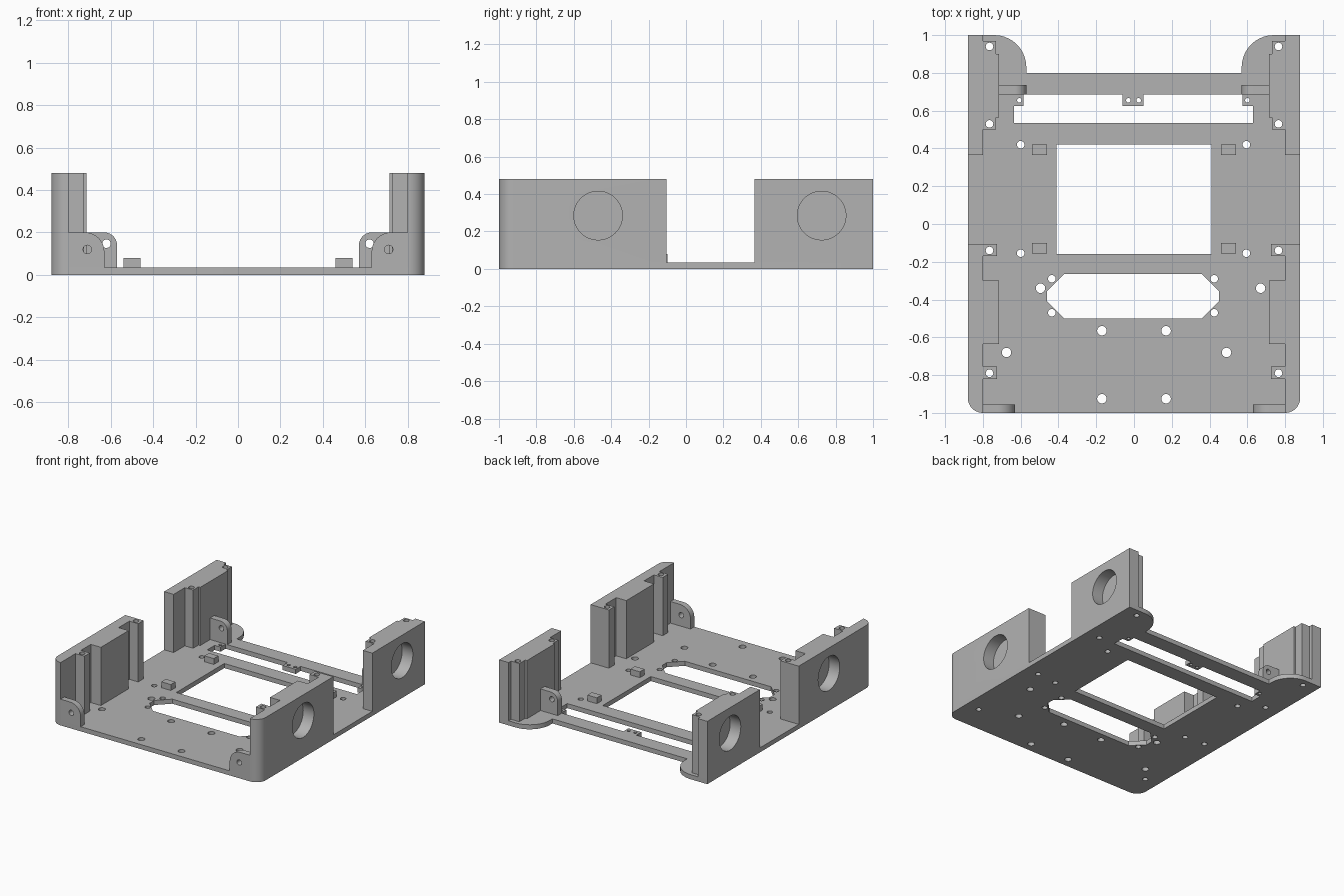
import bpy, bmesh, math
from mathutils import Vector, Matrix

cube = bpy.data.objects.get("Cube")
if cube:
    bpy.data.objects.remove(cube, do_unlink=True)

grey = bpy.data.materials.new("plain_grey")
GREY = (0.45, 0.45, 0.45, 1)
grey.diffuse_color = GREY
grey.use_nodes = True
grey.node_tree.nodes["Principled BSDF"].inputs["Base Color"].default_value = GREY

FLOOR, TOP = 0.035, 0.48
parts = []


def rounded(corners, steps=10):
    """Outline from (x, y) corners; a third value rounds a right-angled corner."""
    out = []
    for i, c in enumerate(corners):
        p = Vector(c[:2])
        if len(c) == 2:
            out.append(p)
            continue
        before = (Vector(corners[i - 1][:2]) - p).normalized()
        after = (Vector(corners[(i + 1) % len(corners)][:2]) - p).normalized()
        r = c[2]
        mid = p + (before + after) * r
        for k in range(steps + 1):
            t = math.pi / 2 * k / steps
            out.append(mid - after * r * math.cos(t) - before * r * math.sin(t))
    return out


def circle(x, y, r, n=24):
    return [Vector((x + r * math.cos(a), y + r * math.sin(a)))
            for a in (2 * math.pi * k / n for k in range(n))]


def finish(name, mesh):
    mesh.materials.clear()
    mesh.materials.append(grey)
    obj = bpy.data.objects.new(name, mesh)
    bpy.context.collection.objects.link(obj)
    parts.append(obj)
    return obj


def evaluated_mesh(obj):
    deps = bpy.context.evaluated_depsgraph_get()
    return bpy.data.meshes.new_from_object(obj.evaluated_get(deps))


def prism(name, loops, low, high, matrix=Matrix()):
    """Extrude an outline, with any inner loops as holes, from low to high."""
    curve = bpy.data.curves.new(name, "CURVE")
    curve.dimensions, curve.fill_mode = "2D", "BOTH"
    curve.extrude = (high - low) / 2
    for loop in loops:
        spline = curve.splines.new("POLY")
        spline.points.add(len(loop) - 1)
        for point, p in zip(spline.points, loop):
            point.co = (p.x, p.y, 0, 1)
        spline.use_cyclic_u = True
    helper = bpy.data.objects.new(name + "_curve", curve)
    bpy.context.collection.objects.link(helper)
    mesh = evaluated_mesh(helper)
    bpy.data.objects.remove(helper, do_unlink=True)
    bm = bmesh.new()
    bm.from_mesh(mesh)
    bmesh.ops.remove_doubles(bm, verts=bm.verts, dist=0.0001)
    bmesh.ops.transform(bm, verts=bm.verts,
                        matrix=matrix @ Matrix.Translation((0, 0, (low + high) / 2)))
    bmesh.ops.recalc_face_normals(bm, faces=bm.faces)
    bm.to_mesh(mesh)
    bm.free()
    return finish(name, mesh)


def cut_recess(wall, side, y, z=0.285, r=0.13, depth=0.09):
    """Blind round pocket in the outer face of a wall."""
    bm = bmesh.new()
    bmesh.ops.create_cone(bm, cap_ends=True, segments=48, radius1=r, radius2=r, depth=depth * 2,
                          matrix=Matrix.Translation((side * 0.88, y, z))
                          @ Matrix.Rotation(math.pi / 2, 4, "Y"))
    mesh = bpy.data.meshes.new("recess_cutter")
    bm.to_mesh(mesh)
    bm.free()
    cutter = bpy.data.objects.new("recess_cutter", mesh)
    cutter.hide_render = True
    bpy.context.collection.objects.link(cutter)
    mod = wall.modifiers.new("recess", "BOOLEAN")
    mod.operation, mod.solver, mod.object = "DIFFERENCE", "EXACT", cutter
    result = evaluated_mesh(wall)
    wall.modifiers.clear()
    wall.data = result
    wall.data.materials.clear()
    wall.data.materials.append(grey)
    bpy.data.objects.remove(cutter, do_unlink=True)


def mirrored(corners, side):
    return [(side * c[0], *c[1:]) for c in corners]


# Base plate with its openings
outline = rounded([(-0.88, -1, 0.08), (0.88, -1, 0.08), (0.88, 1), (0.57, 1, 0.17),
                   (0.57, 0.8), (-0.57, 0.8), (-0.57, 1, 0.17), (-0.88, 1)])
window = rounded([(-0.41, -0.16), (0.41, -0.16), (0.41, 0.42), (-0.41, 0.42)])
front_slot = rounded([(-0.37, -0.5), (0.36, -0.5), (0.45, -0.41), (0.45, -0.355),
                      (0.36, -0.265), (-0.37, -0.265), (-0.46, -0.355), (-0.46, -0.41)])
rear_slot = rounded([(-0.635, 0.535), (0.63, 0.535), (0.63, 0.625), (0.575, 0.625),
                     (0.575, 0.685), (0.05, 0.685), (0.05, 0.625), (-0.06, 0.625),
                     (-0.06, 0.685), (-0.585, 0.685), (-0.585, 0.625), (-0.635, 0.625)])
holes = [circle(x, y, 0.02) for x in (-0.6, 0.595) for y in (-0.155, 0.42)]
holes += [circle(x, y, 0.02) for x in (-0.435, 0.425) for y in (-0.47, -0.29)]
holes += [circle(x, y, 0.025) for x in (-0.17, 0.17) for y in (-0.925, -0.565)]
holes += [circle(x, y, 0.025) for x, y in
          ((-0.495, -0.34), (0.67, -0.34), (-0.675, -0.68), (0.49, -0.68))]
holes += [circle(x, 0.655, 0.012) for x in (-0.607, -0.03, 0.025, 0.6)]
FRONT_SCREWS, REAR_SCREWS = (-0.79, -0.14), (0.53, 0.94)
screws = [circle(s * 0.765, y, 0.02) for s in (-1, 1) for y in FRONT_SCREWS + REAR_SCREWS]
prism("base_plate", [outline, window, front_slot, rear_slot] + holes + screws, 0, FLOOR)

# Side walls in plan, with thick blocks and screw posts on the inside
front_plan = [(0.88, -1, 0.08), (0.88, -0.105), (0.725, -0.105), (0.725, -0.17),
              (0.8, -0.17), (0.8, -0.3), (0.715, -0.3), (0.715, -0.635), (0.8, -0.635),
              (0.8, -0.755), (0.725, -0.755), (0.725, -0.82), (0.8, -0.82), (0.8, -1)]
rear_plan = [(0.88, 0.365), (0.88, 1), (0.8, 1), (0.8, 0.97), (0.73, 0.97), (0.73, 0.9),
             (0.715, 0.9), (0.715, 0.565), (0.73, 0.565), (0.73, 0.5), (0.8, 0.5), (0.8, 0.365)]
# Upright brackets, drawn in x and z
front_bracket = [(0.8, FLOOR), (0.8, 0.2), (0.63, 0.2, 0.09), (0.63, FLOOR)]
rear_bracket = [(0.72, FLOOR), (0.72, 0.2), (0.57, 0.2, 0.06), (0.57, FLOOR)]
UPRIGHT = Matrix.Rotation(math.pi / 2, 4, "X")

for side, label in ((1, "left"), (-1, "right")):
    for end, plan, screw_ys, recess_y in (("front", front_plan, FRONT_SCREWS, -0.47),
                                          ("rear", rear_plan, REAR_SCREWS, 0.725)):
        loops = [rounded(mirrored(plan, side))]
        loops += [circle(side * 0.765, y, 0.02) for y in screw_ys]
        wall = prism(f"{end}_{label}_wall", loops, FLOOR, TOP)
        cut_recess(wall, side, recess_y)
    prism(f"front_{label}_bracket", [rounded(mirrored(front_bracket, side)),
          circle(side * 0.71, 0.12, 0.02)], 0.955, 1, UPRIGHT)
    prism(f"rear_{label}_bracket", [rounded(mirrored(rear_bracket, side)),
          circle(side * 0.62, 0.147, 0.02)], -0.735, -0.685, UPRIGHT)
    # Small locating blocks beside the window
    for end, y in (("front", -0.155), ("rear", 0.365)):
        block = [(0.46, y), (0.54, y), (0.54, y + 0.055), (0.46, y + 0.055)]
        prism(f"{end}_{label}_block", [rounded(mirrored(block, side))], FLOOR, 0.08)

# Smooth the curved surfaces only
bpy.ops.object.select_all(action="DESELECT")
for obj in parts:
    obj.select_set(True)
bpy.context.view_layer.objects.active = parts[0]
bpy.ops.object.shade_smooth_by_angle(angle=math.radians(30))
